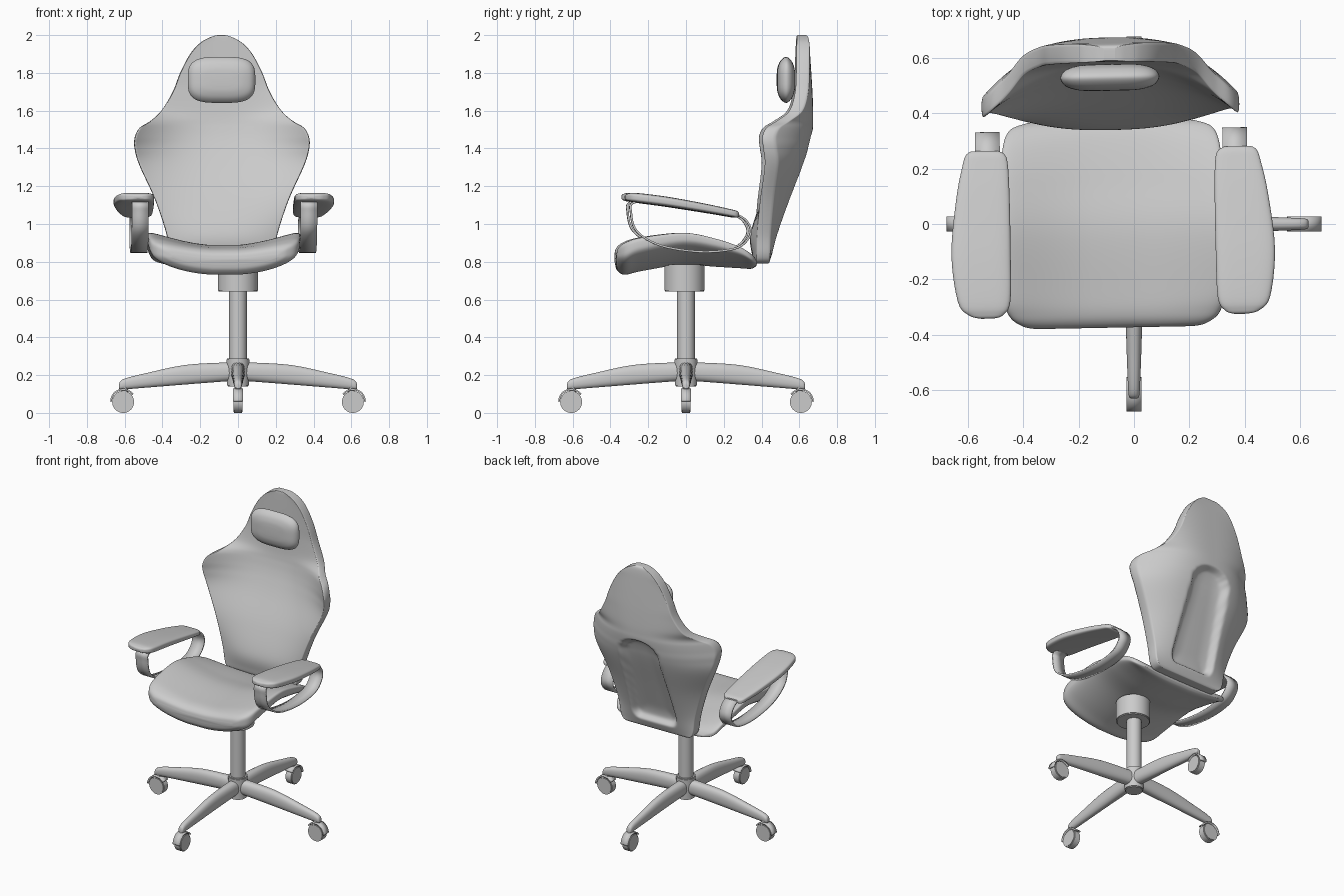
import bpy, bmesh, math
from mathutils import Matrix

if "Cube" in bpy.data.objects:
    bpy.data.objects.remove(bpy.data.objects["Cube"])

CX, TURN = -0.077, math.radians(1.1)      # upper half is offset and slightly swivelled


def spline(rows, k, closed=False):
    """Catmull-Rom through rows of numbers, k steps per segment."""
    n, out = len(rows), []
    pick = (lambda i: rows[i % n]) if closed else (lambda i: rows[max(0, min(n - 1, i))])
    for i in range(n if closed else n - 1):
        p, q, r, s = (pick(i + j) for j in (-1, 0, 1, 2))
        for t in (j / k for j in range(k)):
            out.append([b + 0.5 * t * (c - a + t * (2*a - 5*b + 4*c - d + t * (3*(b - c) + d - a)))
                        for a, b, c, d in zip(p, q, r, s)])
    return out if closed else out + [list(rows[-1])]


def finish(name, bm, angle=40, upper=False, mirror=False, spin=0):
    bmesh.ops.recalc_face_normals(bm, faces=bm.faces)
    if spin:
        bmesh.ops.rotate(bm, verts=bm.verts, matrix=Matrix.Rotation(spin, 3, 'Z'))
    me = bpy.data.meshes.new(name)
    bm.to_mesh(me)
    bm.free()
    ob = bpy.data.objects.new(name, me)
    bpy.context.collection.objects.link(ob)
    me.shade_smooth()
    if angle:
        bpy.ops.object.select_all(action='DESELECT')
        ob.select_set(True)
        bpy.context.view_layer.objects.active = ob
        bpy.ops.object.shade_smooth_by_angle(angle=math.radians(angle))
    if upper:
        ob.location.x, ob.rotation_euler.z = CX, TURN
    if mirror:
        ob.modifiers.new("Mirror", 'MIRROR')
    return ob


def bridge(bm, rings):
    for a, b in zip(rings, rings[1:]):
        for i in range(len(a)):
            j = (i + 1) % len(a)
            bm.faces.new((a[i], a[j], b[j], b[i]))


def loft(name, rows, e=0.6, n=48, k=5, **kw):
    """Rows along y: (y, x0, x1, z mid, half height, side lift)."""
    bm, rings = bmesh.new(), []
    power = lambda v: math.copysign(abs(v) ** e, v)
    for y, x0, x1, zc, h, lift in spline(rows, k):
        ring = []
        for i in range(n):
            a = 2 * math.pi * (i + 0.5) / n
            s = power(math.cos(a))
            ring.append(bm.verts.new(((x0 + x1) / 2 + s * (x1 - x0) / 2, y,
                                      zc + h * power(math.sin(a)) + lift * s * s)))
        rings.append(ring)
    bridge(bm, rings)
    bm.faces.new(rings[0])
    bm.faces.new(rings[-1])
    return finish(name, bm, **kw)


def band(name, path, x0, x1, thick, closed=False, **kw):
    """Flat band following a (y, z) path."""
    bm = bmesh.new()
    rows = [[bm.verts.new((x, y, z)) for x in (x0, x1)] for y, z in path]
    for a, b in zip(rows, rows[1:] + (rows[:1] if closed else [])):
        bm.faces.new((a[0], a[1], b[1], b[0]))
    ob = finish(name, bm, **kw)
    mod = ob.modifiers.new("Thickness", 'SOLIDIFY')
    mod.thickness, mod.offset = thick, 0
    return ob


def cylinder(name, r, z0, z1, r2=None, y=0, axis_x=False, bevel=0.005, **kw):
    bm = bmesh.new()
    bmesh.ops.create_cone(bm, cap_ends=True, segments=40, radius1=r, radius2=r2 or r, depth=z1 - z0)
    rims = [ed for ed in bm.edges if any(len(f.verts) > 4 for f in ed.link_faces)]
    bmesh.ops.bevel(bm, geom=rims, offset=bevel, segments=2, affect='EDGES')
    if axis_x:
        bmesh.ops.rotate(bm, verts=bm.verts, matrix=Matrix.Rotation(math.pi / 2, 3, 'Y'))
    bmesh.ops.translate(bm, verts=bm.verts, vec=(0, y, r if axis_x else (z0 + z1) / 2))
    return finish(name, bm, **kw)


# Base: hub, column and seat mount
cylinder("hub", 0.058, 0.14, 0.288, r2=0.062)
cylinder("column", 0.047, 0.28, 0.67)
cylinder("seat_mount", 0.107, 0.643, 0.785, y=-0.008)

# Four legs, each with a caster
for i in range(4):
    spin = i * math.pi / 2
    loft(f"leg_{i+1}", [(-0.63, -.012, .012, .14, .012, 0), (-0.62, -.019, .019, .147, .024, 0),
                        (-0.58, -.022, .022, .157, .031, 0), (-0.48, -.026, .026, .173, .039, 0),
                        (-0.28, -.032, .032, .202, .052, 0), (-0.06, -.038, .038, .217, .05, 0),
                        (0, -.038, .038, .217, .047, 0)], e=0.85, n=28, k=4, spin=spin)
    cylinder(f"caster_wheel_{i+1}", 0.058, -0.025, 0.025, y=-0.608, axis_x=True, spin=spin)
    arc = [(-0.608 - 0.064 * math.cos(math.radians(a)), 0.06 + 0.064 * math.sin(math.radians(a)))
           for a in range(0, 146, 8)]
    band(f"caster_hood_{i+1}", arc, -0.027, 0.027, 0.009, spin=spin)
    cylinder(f"caster_stem_{i+1}", 0.018, 0.10, 0.15, y=-0.6, spin=spin)

# Saddle-shaped seat cushion
seat = [(-.374, .28, .80, .015, .03), (-.364, .33, .798, .045, .05), (-.325, .38, .797, .068, .068),
        (-.24, .4, .811, .064, .085), (-.02, .406, .833, .052, .096), (.15, .402, .815, .044, .087),
        (.28, .392, .80, .036, .06), (.345, .365, .79, .028, .03), (.37, .3, .787, .01, .01)]
loft("seat", [(y, -w, w, z, h, l) for y, w, z, h, l in seat], e=0.52, n=72, k=6, angle=0, upper=True)

# Winged backrest shell: z, half width, edge front y, centre front y, centre back y
profile = [(.79, .21, .375, .372, .43), (.80, .25, .37, .362, .438), (.84, .275, .37, .35, .455),
           (.95, .295, .372, .342, .495), (1.13, .355, .385, .405, .56), (1.31, .437, .405, .49, .626),
           (1.40, .463, .395, .528, .654), (1.46, .462, .389, .549, .665), (1.51, .435, .412, .562, .672),
           (1.545, .378, .467, .569, .673), (1.60, .318, .54, .576, .673), (1.70, .257, .572, .583, .669),
           (1.80, .218, .579, .585, .663), (1.90, .165, .582, .586, .656), (1.96, .11, .584, .587, .651),
           (1.99, .055, .586, .588, .645), (2.0, .02, .59, .59, .635)]


def recess(x, z):
    """Depth of the rounded trough sunk into the back."""
    t = (z - 0.85) / 0.65
    hx = 0.172 - 0.035 * t
    r = 0.06 + 0.065 * max(0, min(1, t))
    qx, qz = abs(x) - hx + r, abs(z - 1.175) - 0.325 + r
    d = -(math.hypot(max(qx, 0), max(qz, 0)) + min(max(qx, qz), 0) - r)
    rim, bowl = (max(0, min(1, d / size)) for size in (0.025, 0.11))
    return 0.03 * rim * rim * (3 - 2 * rim) + 0.025 * bowl * (2 - bowl)


N = 48
steps = [0.5 * u + 0.5 * math.sin(u * math.pi / 2) for u in (2 * i / N - 1 for i in range(N + 1))]
bm, rings = bmesh.new(), []
for z, w, ef, cf, cb in spline(profile, 6):
    eb = min(ef + 0.07, cb)
    front = [bm.verts.new((s * w, cf + (ef - cf) * abs(s) ** 2.5, z)) for s in steps]
    back = [bm.verts.new((s * w, cb + (eb - cb) * abs(s) ** 2.7 - recess(s * w, z), z)) for s in steps]
    rings.append(front + back[::-1])
bridge(bm, rings)
for ring in (rings[0], rings[-1]):
    for i in range(N):
        bm.faces.new((ring[i], ring[i + 1], ring[-2 - i], ring[-1 - i]))
backrest = finish("backrest", bm, angle=0, upper=True)
smooth = backrest.modifiers.new("Smooth", 'SUBSURF')
smooth.levels = smooth.render_levels = 1

# Head pillow
pillow = [(.481, .06, .03), (.485, .115, .065), (.5, .16, .1), (.53, .179, .122),
          (.558, .16, .1), (.573, .115, .065), (.577, .06, .03)]
loft("head_pillow", [(y, -w, w, 1.763, h, 0) for y, w, h in pillow], e=0.6, angle=0, upper=True)

# Armrest pads and their looped supports, mirrored
loft("armrest_pads", [(-.333, .435, .48, 1.142, .008, 0), (-.32, .4, .525, 1.142, .018, 0),
                      (-.27, .374, .564, 1.139, .025, 0), (-.1, .37, .584, 1.117, .026, 0),
                      (.1, .37, .563, 1.083, .023, 0), (.22, .374, .538, 1.06, .02, 0),
                      (.258, .385, .525, 1.052, .018, 0), (.272, .41, .505, 1.049, .01, 0)],
     e=0.5, upper=True, mirror=True)
loop = [(-.28, 1.115), (-.3, 1.06), (-.268, .96), (-.14, .885), (.07, .853), (.25, .87),
        (.322, .925), (.33, .985), (.27, 1.045), (.1, 1.083), (-.1, 1.115)]
band("armrest_supports", spline(loop, 6, True), 0.402, 0.491, 0.011, closed=True,
     upper=True, mirror=True)
